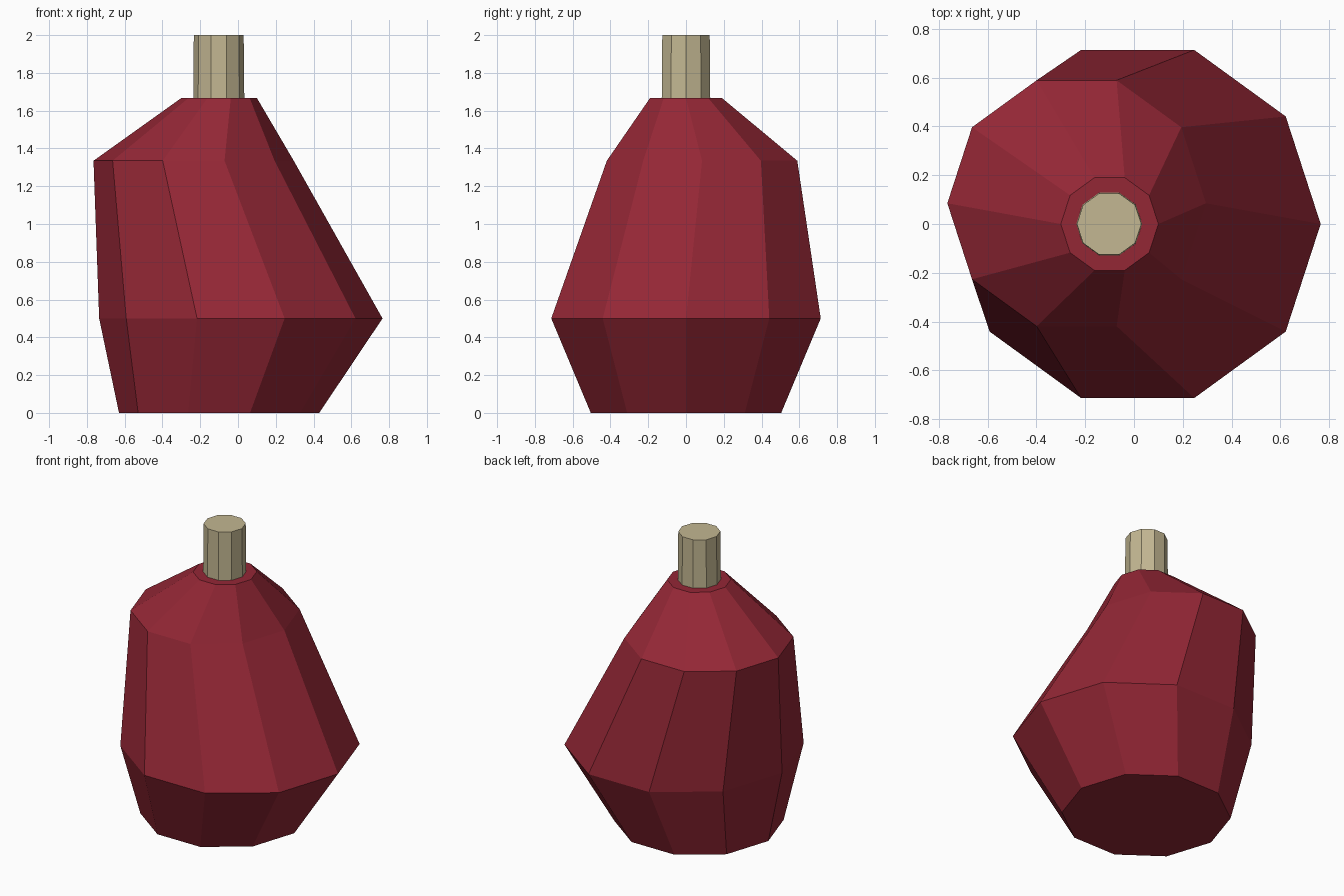
import bpy, bmesh
from math import cos, sin, tau

SIDES = 10

cube = bpy.data.objects.get("Cube")
if cube:
    bpy.data.objects.remove(cube, do_unlink=True)


def material(name, colour):
    mat = bpy.data.materials.new(name)
    mat.use_nodes = True
    mat.diffuse_color = colour
    mat.node_tree.nodes["Principled BSDF"].inputs["Base Color"].default_value = colour
    return mat


def loft(name, rings, mat):
    """Flat-faced closed loft through rings of (centre x, centre y, z, radius)."""
    bm = bmesh.new()
    loops = []
    for cx, cy, z, r in rings:
        angles = [tau * i / SIDES for i in range(SIDES)]
        loops.append([bm.verts.new((cx + r * cos(a), cy + r * sin(a), z)) for a in angles])
    for low, high in zip(loops, loops[1:]):
        for i in range(SIDES):
            j = (i + 1) % SIDES
            bm.faces.new((low[i], low[j], high[j], high[i]))
    bm.faces.new(loops[0][::-1])
    bm.faces.new(loops[-1])
    mesh = bpy.data.meshes.new(name)
    bm.to_mesh(mesh)
    bm.free()
    mesh.materials.append(mat)
    obj = bpy.data.objects.new(name, mesh)
    bpy.context.collection.objects.link(obj)
    return obj


red = material("deep red", (0.296, 0.020, 0.036, 1))
tan = material("pale tan", (0.546, 0.474, 0.287, 1))

# Lopsided body: wide belly leaning left, shoulder leaning right and back
loft("body", [
    (-0.10, 0, 0, 0.53),
    (0.015, 0, 0.50, 0.75),
    (-0.235, 0.085, 1.335, 0.53),
    (-0.10, 0, 1.667, 0.20),
], red)

# Stem runs through the body and out of the top
loft("stem", [
    (-0.10, 0, 0.01, 0.15),
    (-0.102, 0, 2.0, 0.132),
], tan)
